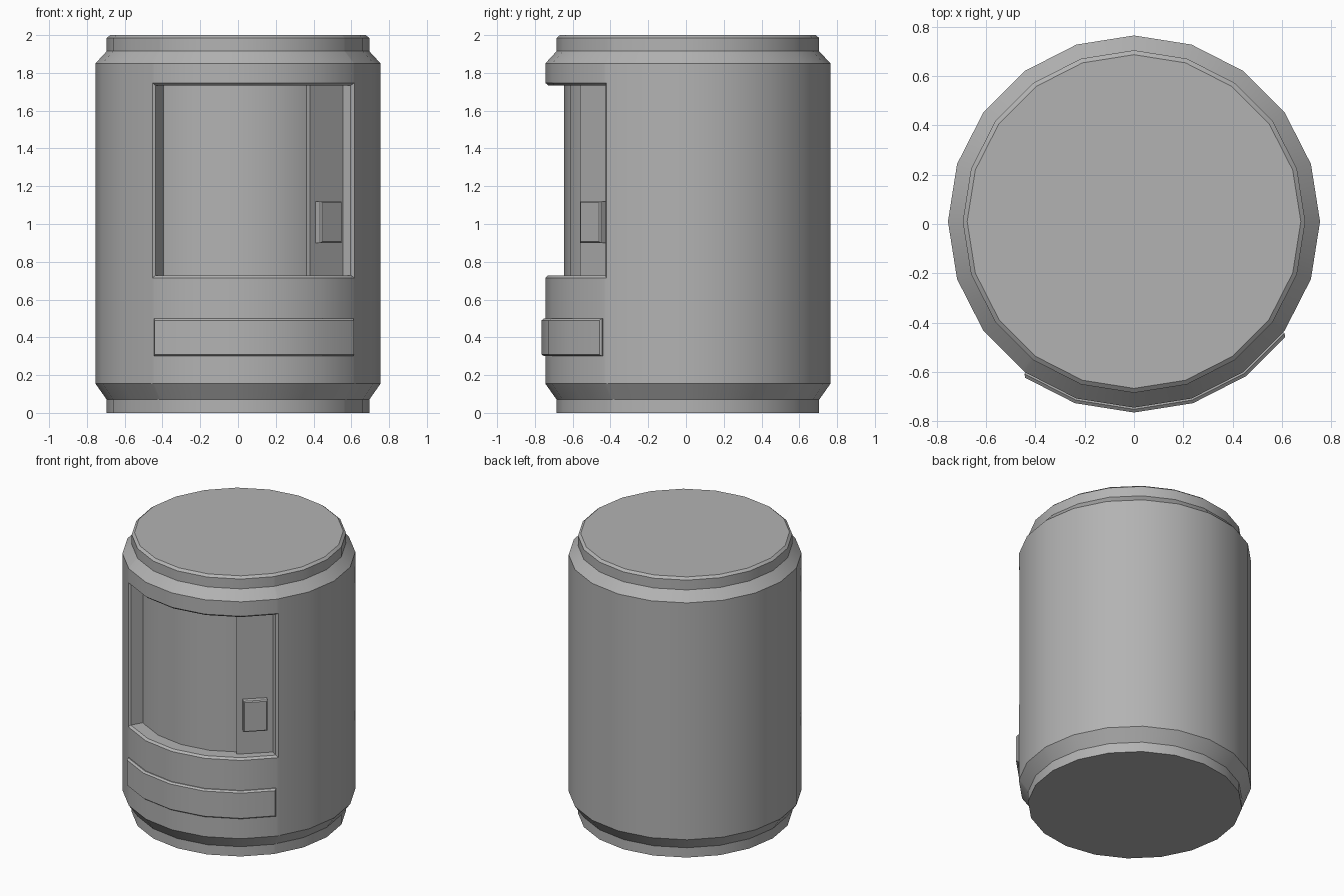
import bpy, bmesh
from math import sin, cos, radians
from mathutils import Matrix, Vector

if "Cube" in bpy.data.objects:
    bpy.data.objects.remove(bpy.data.objects["Cube"])

CY = 0.01       # slight offset of the drum axis
STEP = 18       # 20-sided drum

grey = bpy.data.materials.new("mid_grey")
grey.diffuse_color = (0.45, 0.45, 0.45, 1)
grey.use_nodes = True
grey.node_tree.nodes["Principled BSDF"].inputs["Base Color"].default_value = grey.diffuse_color


def P(a, r, z):
    """Point on the 20-gon of circumradius r at angle a (degrees)."""
    rr = r * cos(radians(STEP / 2)) / cos(radians(a % STEP - STEP / 2))
    return (rr * cos(radians(a)), rr * sin(radians(a)) + CY, z)


def stack(bm, layers, back):
    """Curved rectangular outlines (angles, r, z0, z1) bridged and capped."""
    rows = []
    for angs, r, z0, z1 in layers:
        lo = [bm.verts.new(P(a, r, z0)) for a in angs]
        hi = [bm.verts.new(P(a, r, z1)) for a in angs]
        rows.append((lo, hi))
    loops = [lo + hi[::-1] for lo, hi in rows]
    for A, B in zip(loops, loops[1:]):
        for i in range(len(A)):
            j = (i + 1) % len(A)
            bm.faces.new((A[i], A[j], B[j], B[i]))
    for lo, hi in (rows[-1:] + rows[:1] if back else rows[-1:]):
        for i in range(len(lo) - 1):
            bm.faces.new((lo[i], lo[i + 1], hi[i + 1], hi[i]))


def finish(bm, name):
    bmesh.ops.remove_doubles(bm, verts=bm.verts, dist=1e-5)
    bmesh.ops.recalc_face_normals(bm, faces=bm.faces)
    me = bpy.data.meshes.new(name)
    bm.to_mesh(me)
    bm.free()
    me.materials.append(grey)
    ob = bpy.data.objects.new(name, me)
    bpy.context.collection.objects.link(ob)
    bpy.ops.object.select_all(action='DESELECT')
    ob.select_set(True)
    bpy.context.view_layer.objects.active = ob
    bpy.ops.object.shade_smooth_by_angle(angle=radians(30))
    return ob


# drum body with an opening on the front
Z0, Z1 = 0.715, 1.747
profile = [(0.695, 0), (0.695, 0.07), (0.755, 0.155), (0.755, Z0), (0.755, Z1),
           (0.755, 1.85), (0.695, 1.915), (0.695, 1.985), (0.677, 2.0)]
mid = [-108, -90, -72, -54]
opening = [-127, -126] + mid + [-36, -35]
angles = sorted(set(range(-180, 180, STEP)) | set(opening))
bm = bmesh.new()
rings = [[bm.verts.new(P(a, r, z)) for a in angles] for r, z in profile]
for k in range(len(rings) - 1):
    for i, a in enumerate(angles):
        if profile[k][1] == Z0 and -127 <= a < -35:
            continue
        j = (i + 1) % len(angles)
        bm.faces.new((rings[k][i], rings[k][j], rings[k + 1][j], rings[k + 1][i]))
bm.faces.new(rings[0][::-1])
bm.faces.new(rings[-1])

# recess: chamfered rim, walls and curved floor
inner = [-126.2, -125.4] + mid + [-37, -36.2]
floor = [-127, -126] + mid + [-37, -36.2]
stack(bm, [(opening, 0.755, Z0, Z1),
           (inner, 0.74, Z0 + 0.013, Z1 - 0.013),
           (floor, 0.655, Z0 + 0.013, Z1 - 0.013)], False)
finish(bm, "drum_body")

# lower front band
bm = bmesh.new()
base = [-125.7] + mid + [-36.6]
stack(bm, [(base, 0.74, 0.3, 0.5),
           (base, 0.762, 0.3, 0.5),
           ([-124.9] + mid + [-37.4], 0.775, 0.31, 0.49)], True)
finish(bm, "front_band")

# raised control panel in the recess
bm = bmesh.new()
stack(bm, [([-56.2, -36.1], 0.64, Z0 + 0.01, Z1 - 0.01),
           ([-56.2, -36.1], 0.69, Z0 + 0.01, Z1 - 0.01)], True)
finish(bm, "control_panel")

# bevelled button on the panel
bm = bmesh.new()
bmesh.ops.create_cube(bm, size=1)
bmesh.ops.scale(bm, vec=(0.06, 0.158, 0.22), verts=bm.verts)
front = [e for e in bm.edges if all(v.co.x > 0 for v in e.verts)]
bmesh.ops.bevel(bm, geom=front, offset=0.007, segments=1, affect='EDGES')
n = Vector((cos(radians(-46.2)), sin(radians(-46.2)), 0))
centre = Vector((0.497, -0.510, 1.01)) - n * 0.03
bmesh.ops.transform(bm, verts=bm.verts,
                    matrix=Matrix.Translation(centre) @ Matrix.Rotation(radians(-46.2), 4, 'Z'))
finish(bm, "panel_button")
